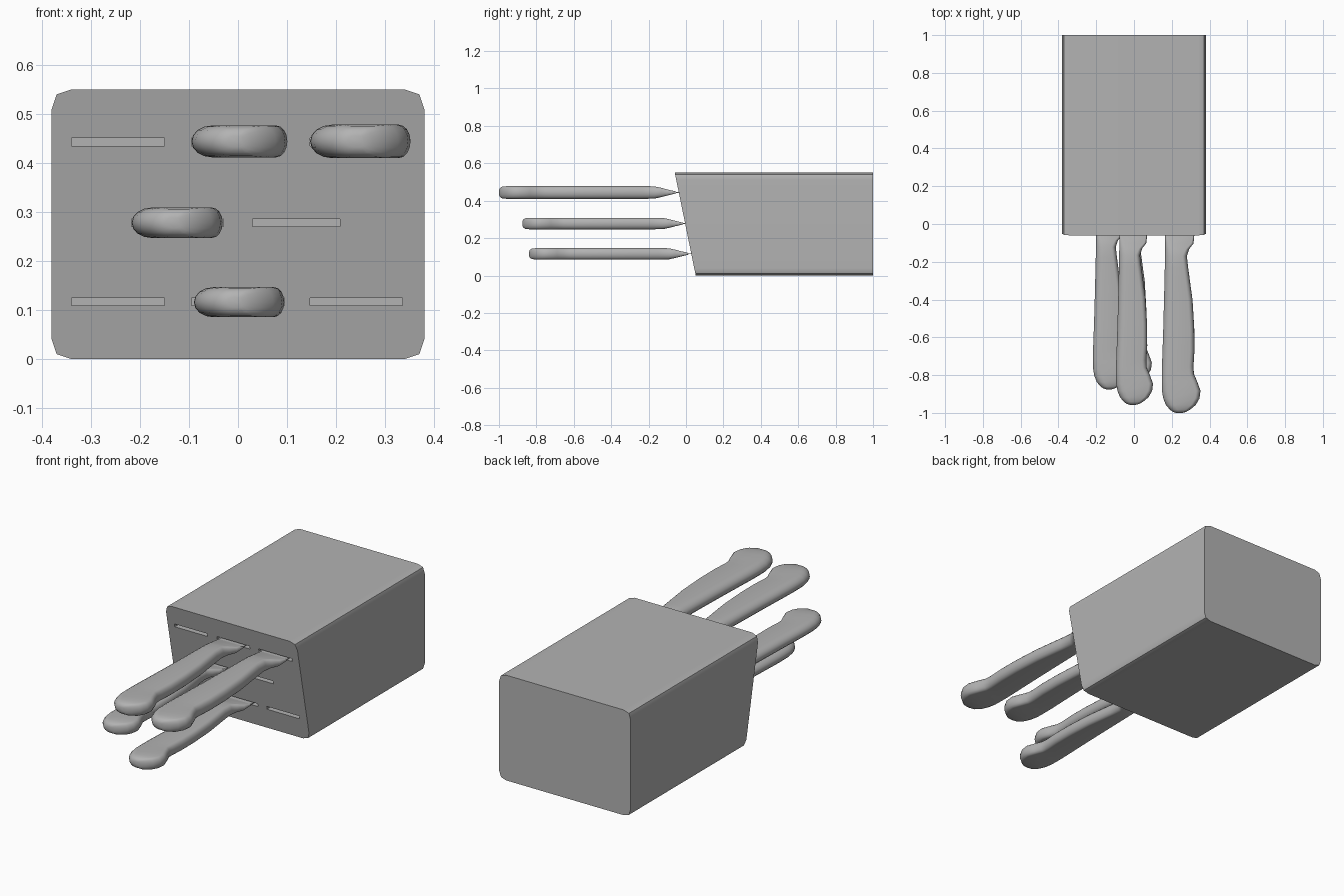
import bpy, bmesh
from math import pi, sin, cos

cube = bpy.data.objects.get("Cube")
if cube:
    bpy.data.objects.remove(cube, do_unlink=True)

grey = bpy.data.materials.new("plain_grey")
grey.use_nodes = True
grey.diffuse_color = (0.45, 0.45, 0.45, 1)
grey.node_tree.nodes["Principled BSDF"].inputs["Base Color"].default_value = grey.diffuse_color


def make_object(name, bm):
    bmesh.ops.recalc_face_normals(bm, faces=bm.faces)
    mesh = bpy.data.meshes.new(name)
    bm.to_mesh(mesh)
    bm.free()
    mesh.materials.append(grey)
    obj = bpy.data.objects.new(name, mesh)
    bpy.context.collection.objects.link(obj)
    return obj


def activate(obj):
    bpy.ops.object.select_all(action='DESELECT')
    obj.select_set(True)
    bpy.context.view_layer.objects.active = obj


def add_box(bm, x0, x1, y0, y1, z0, z1):
    verts = bmesh.ops.create_cube(bm, size=1)["verts"]
    for v in verts:
        v.co.x = x1 if v.co.x > 0 else x0
        v.co.y = y1 if v.co.y > 0 else y0
        v.co.z = z1 if v.co.z > 0 else z0


def loft(bm, rings):
    rings = [[bm.verts.new(p) for p in ring] for ring in rings]
    n = len(rings[0])
    for a, b in zip(rings, rings[1:]):
        for i in range(n):
            j = (i + 1) % n
            bm.faces.new((a[i], a[j], b[j], b[i]))
    bm.faces.new(rings[0])
    bm.faces.new(rings[-1])


# Block: chamfered rectangle run from a slanted front to a straight back
W, H = 0.38, 0.55
corner = [(W, 0.235), (0.37, 0.265), (0.34, H / 2)]
quarter = corner + [(-x, z) for x, z in reversed(corner)]
outline = quarter + [(-x, -z) for x, z in quarter]
outline = [(x, z + H / 2) for x, z in outline]


def front_y(z):
    return 0.052 - 0.112 * z / H


bm = bmesh.new()
loft(bm, [[(x, front_y(z), z) for x, z in outline], [(x, 1, z) for x, z in outline]])
block = make_object("knife_block", bm)

# Slots in three rows
rows = [(0.443, [(-0.34, -0.15), (-0.095, 0.095), (0.147, 0.34)]),
        (0.278, [(-0.217, -0.03), (0.03, 0.208)]),
        (0.117, [(-0.34, -0.15), (-0.095, 0.095), (0.147, 0.336)])]
bm = bmesh.new()
for z, spans in rows:
    for x0, x1 in spans:
        add_box(bm, x0, x1, -0.2, 0.35, z - 0.008, z + 0.008)
cutter = make_object("slot_cutter", bm)
cutter.hide_render = True
cut = block.modifiers.new("slots", 'BOOLEAN')
cut.object = cutter
cut.solver = 'EXACT'
activate(block)
bpy.ops.object.modifier_apply(modifier=cut.name)
bpy.data.objects.remove(cutter, do_unlink=True)
bpy.ops.object.shade_smooth_by_angle(angle=pi / 6)
block.modifiers.new("even_shading", 'WEIGHTED_NORMAL').keep_sharp = True

# Handle stations: distance from the blade, left edge, right edge, half thickness
stations = [(0, .018, .173, .005), (.05, .018, .168, .017), (.08, .018, .145, .025),
            (.117, .017, .133, .033), (.18, .016, .140, .034), (.35, .012, .163, .034),
            (.5, .008, .172, .034), (.62, .004, .173, .034), (.7, .001, .168, .034),
            (.74, 0, .170, .034), (.78, 0, .187, .034), (.83, .001, .205, .034),
            (.87, .008, .200, .034), (.905, .022, .180, .034), (.93, .043, .150, .031),
            (.942, .06, .128, .024), (.947, .075, .110, .012)]
HALF = 9


def section(t, left, right, half):
    # Soft spine on the left, tighter edge on the right
    soft = min(0.045, half * 1.3, (right - left) / 2)
    tight = min(0.024, half * 0.7, (right - left) / 2)
    ring = []
    for side, start in ((1, -pi / 2), (-1, pi / 2)):
        for i in range(HALF):
            a = start + pi * i / (HALF - 1)
            x = right - tight + tight * cos(a) if side > 0 else left + soft + soft * cos(a)
            ring.append((x, -t, half * sin(a)))
    return ring


# Knives: position of the blade end and overall size
knives = {"upper_left": (0.147, -0.053, 0.444, 1), "upper_middle": (-0.095, -0.053, 0.444, 0.955),
          "middle_right": (-0.217, -0.016, 0.278, 0.907), "lower_middle": (-0.09, 0.013, 0.116, 0.9)}
for name, (x, y, z, s) in knives.items():
    bm = bmesh.new()
    loft(bm, [section(*st) for st in stations])
    bmesh.ops.scale(bm, vec=(s, s, s), verts=bm.verts)
    bmesh.ops.translate(bm, vec=(x, y, z), verts=bm.verts)
    handle = make_object(name + "_handle", bm)
    activate(handle)
    bpy.ops.object.shade_smooth_by_angle(angle=pi / 4)

    bm = bmesh.new()
    add_box(bm, x + 0.02 * s, x + 0.17 * s, y - 0.01, 0.3, z - 0.002, z + 0.002)
    make_object(name + "_blade", bm)
